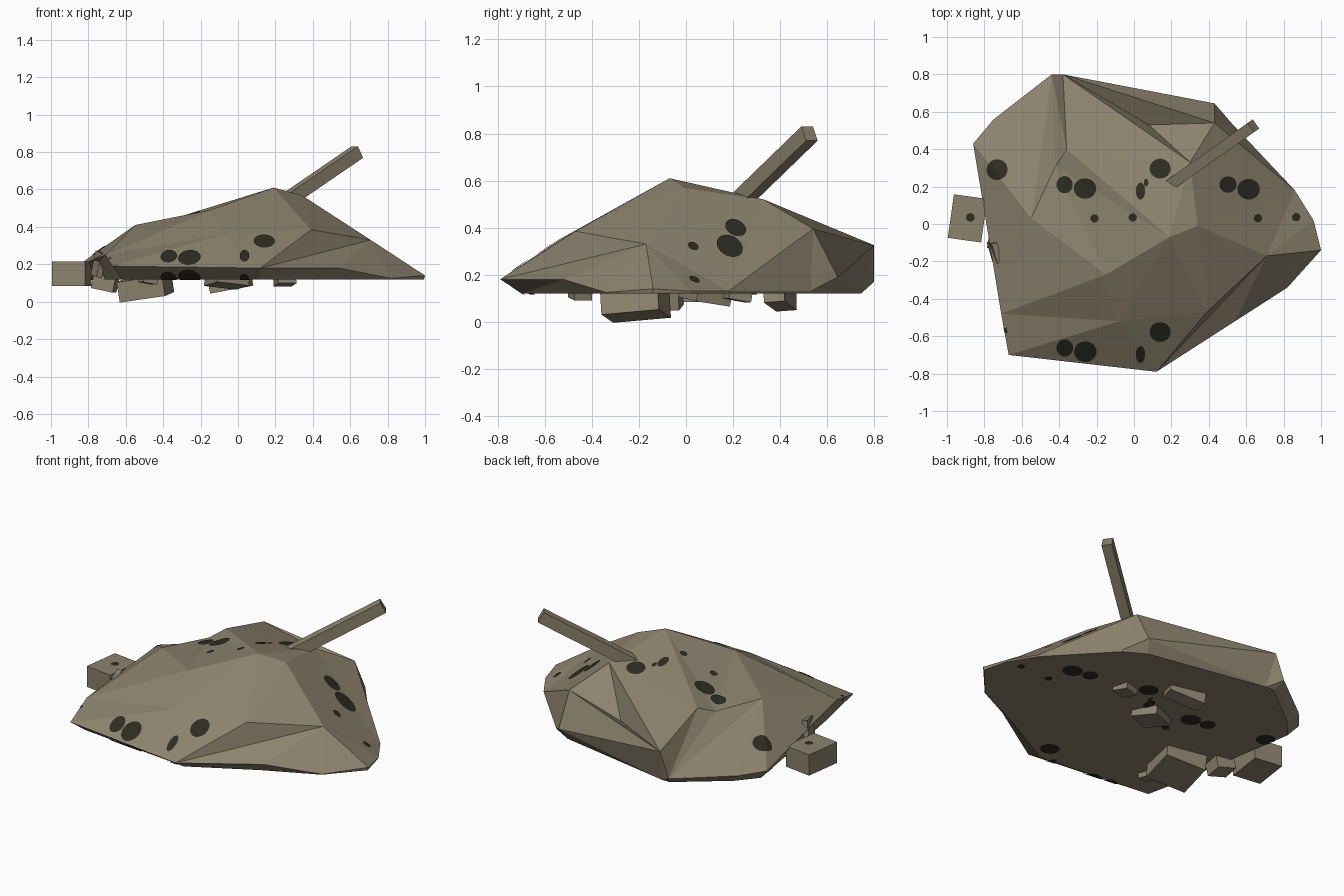
import bpy, bmesh, math
from mathutils import Vector, Euler
from mathutils.bvhtree import BVHTree
from mathutils.geometry import delaunay_2d_cdt

if "Cube" in bpy.data.objects:
    bpy.data.objects.remove(bpy.data.objects["Cube"])


def material(name, rgb):
    m = bpy.data.materials.new(name)
    m.diffuse_color = (*rgb, 1)
    m.use_nodes = True
    m.node_tree.nodes["Principled BSDF"].inputs["Base Color"].default_value = m.diffuse_color
    return m


STONE = material("dusty brown", (0.265, 0.225, 0.155))
DARK = material("dark stain", (0.026, 0.025, 0.016))


def add_object(name, bm, mat):
    me = bpy.data.meshes.new(name)
    bm.to_mesh(me)
    ob = bpy.data.objects.new(name, me)
    me.materials.append(mat)
    bpy.context.collection.objects.link(ob)
    return ob


# Mound: counter-clockwise rim, then the ridge points inside it
rim = [(0.12, -.79, .18), (.54, -.52, .18), (.82, -.34, .125), (1, -.14, .14),
       (.96, .02, .13), (.86, .18, .13), (.53, .53, .13), (.43, .645, .19),
       (-.38, .80, .325), (-.44, .80, .17), (-.75, .56, .18), (-.86, .43, .19),
       (-.71, -.48, .25), (-.67, -.70, .19)]
ridge = [(.19, -.07, .61), (.34, -.01, .57), (-.15, -.27, .49), (-.55, .03, .41),
         (-.42, .31, .40), (-.36, .40, .44), (.30, .33, .52), (.43, .54, .395),
         (.08, .53, .29), (.71, -.17, .33), (-.08, -.52, .36), (.39, -.47, .385)]
n = len(rim)
pts = rim + ridge
P, L, V, H, I, J, N, C, D, R, F, G = range(n, n + 12)   # ridge names
creases = [(i, (i + 1) % n) for i in range(n)]
creases += [(P, L), (P, V), (V, H), (H, I), (I, J), (J, 8), (I, 9), (H, 12), (H, 11),
            (N, D), (D, C), (N, C), (C, 8), (D, 8), (N, 8), (C, 5), (C, 6), (C, 7),
            (L, N), (L, R), (R, 3), (R, 0), (G, 0), (F, G), (F, 12), (V, F), (H, 9)]
flat = [Vector(p[:2]) for p in pts]
out = delaunay_2d_cdt(flat, creases, [], 1, 1e-5)

bm = bmesh.new()
vs = []
for co, src in zip(out[0], out[3]):
    z = pts[src[0]][2] if src else 0.3
    vs.append(bm.verts.new((co.x, co.y, z)))
where = {s: vs[i] for i, src in enumerate(out[3]) for s in src}
for f in out[2]:
    bm.faces.new([vs[i] for i in f])
base = []
for x, y, z in rim:
    k = 0.93 if z > 0.145 else 0.995
    base.append(bm.verts.new((x * k, y * (0.88 if y < -.6 else k), 0.12)))
for i in range(n):
    j = (i + 1) % n
    bm.faces.new([where[j], where[i], base[i], base[j]])
bm.faces.new(base[::-1])
bmesh.ops.triangulate(bm, faces=[f for f in bm.faces if len(f.verts) == 4])
bmesh.ops.recalc_face_normals(bm, faces=bm.faces[:])
add_object("rubble_mound", bm, STONE)
tree = BVHTree.FromBMesh(bm)


# Loose blocks and the leaning beam
def block(name, loc, size, rot=(0, 0, 0)):
    b = bmesh.new()
    bmesh.ops.create_cube(b, size=1)
    e = Euler([math.radians(a) for a in rot]).to_matrix()
    for v in b.verts:
        v.co = e @ Vector([v.co[i] * size[i] for i in range(3)]) + Vector(loc)
    return add_object(name, b, STONE)


block("side_block", (-.89, .03, .15), (.18, .235, .13), (0, 0, -8))
block("large_under_block", (-.495, -.215, .078), (.25, .25, .11), (5, -8, -12))
block("edge_block", (-.71, -.08, .10), (.12, .12, .08), (0, 12, -10))
block("leaning_slab", (-.745, -.15, .20), (.03, .11, .13), (8, 10, 18))
block("small_under_block", (-.04, .40, .10), (.22, .09, .07), (4, -10, -14))
block("under_chip", (-.06, .08, .11), (.19, .16, .05), (-8, 6, 25))
block("back_chip", (.25, .22, .115), (.10, .10, .05), (-10, 0, 15))
block("front_chip", (-.48, -.45, .115), (.08, .08, .035), (0, 10, 20))

start, end = Vector((.20, .215, .50)), Vector((.638, .525, .80))
beam = block("leaning_beam", (0, 0, 0), (.06, .07, (end - start).length))
beam.data.transform((end - start).to_track_quat('Z', 'Y').to_matrix().to_4x4())
beam.location = (start + end) / 2

# Stains: thin discs draped on the mound, above and below
stains = []
for y0 in (0, -.87):
    stains += [(-.73, .29 + y0, .055, .055), (-.37, .21 + y0, .044, .046),
               (-.26, .19 + y0, .06, .055), (.035, .175 + y0, .025, .045),
               (.14, .295 + y0, .056, .053)]
stains += [(.065, .22, .012, .02), (.50, .21, .046, .044), (.61, .185, .06, .055),
           (-.21, .03, .022, .022), (-.005, .035, .022, .022), (.66, .03, .022, .022),
           (.865, .035, .022, .022)]
bm2 = bmesh.new()
SEG, RINGS = 24, 4
for x, y, rx, ry in stains:
    for direction in (-1, 1):
        rows = []
        for r in range(RINGS + 1):
            row = []
            for s in range(SEG):
                a = 2 * math.pi * s / SEG
                k = max(r, 0.02) / RINGS
                o = Vector((x + rx * k * math.cos(a), y + ry * k * math.sin(a), -2 * direction))
                hit, nor, _, _ = tree.ray_cast(o, Vector((0, 0, direction)))
                row.append(bm2.verts.new(hit + nor * 0.005) if hit else None)
            rows.append(row)
        for r in range(RINGS):
            for s in range(SEG):
                t = (s + 1) % SEG
                q = [rows[r][s], rows[r + 1][s], rows[r + 1][t], rows[r][t]]
                if all(q):
                    bm2.faces.new(q if direction < 0 else q[::-1])

# Stain on top of the side block
disc = bmesh.ops.create_circle(bm2, cap_ends=True, segments=16, radius=.023)
bmesh.ops.translate(bm2, verts=disc["verts"], vec=(-.875, .035, .219))
add_object("dark_stains", bm2, DARK)
